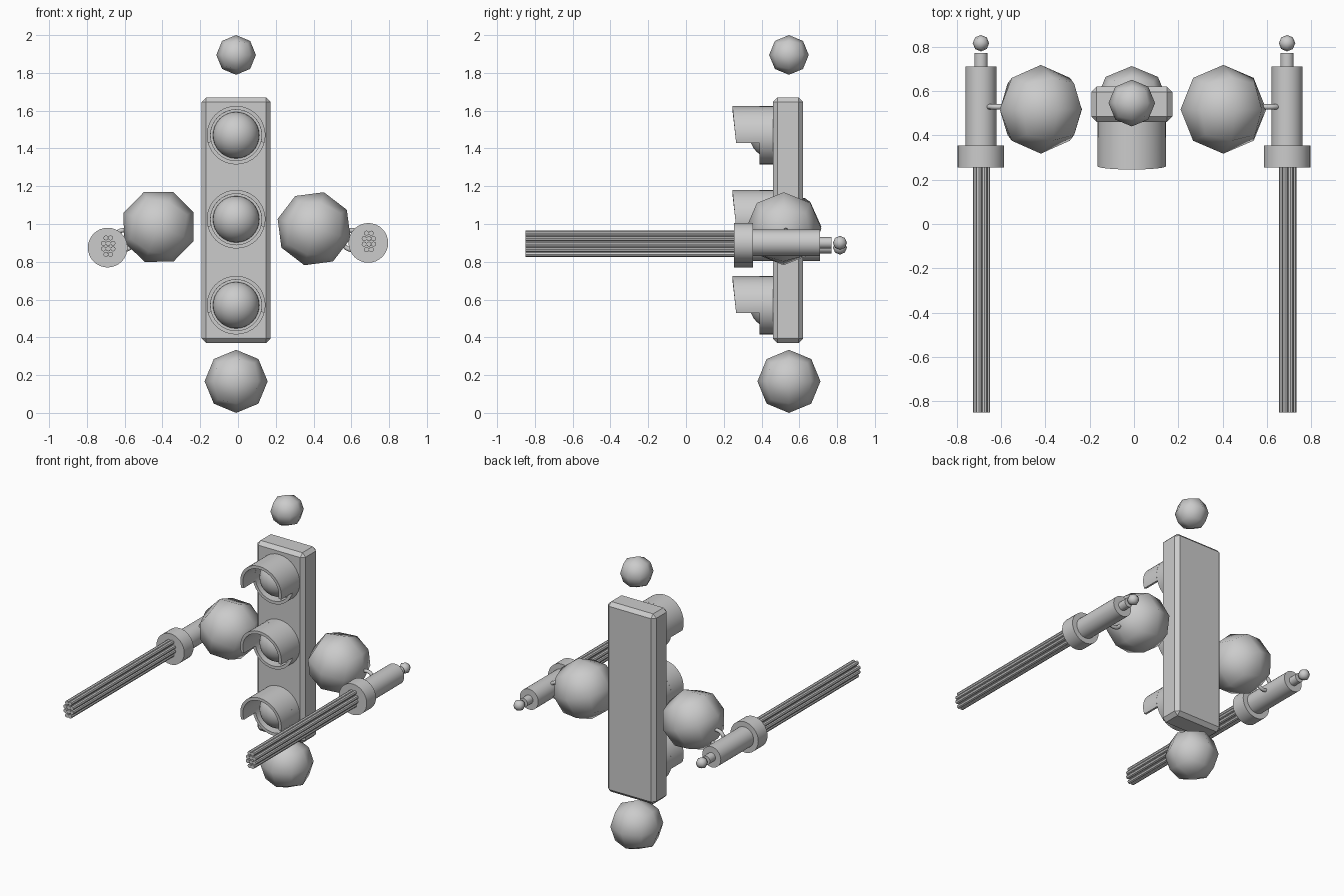
import bpy, bmesh, math
from mathutils import Matrix, Vector

if "Cube" in bpy.data.objects:
    bpy.data.objects.remove(bpy.data.objects["Cube"])

CX = -0.01   # centre line of the signal


def finish(name, bm, smooth=30):
    bmesh.ops.recalc_face_normals(bm, faces=bm.faces[:])
    me = bpy.data.meshes.new(name)
    bm.to_mesh(me)
    bm.free()
    ob = bpy.data.objects.new(name, me)
    bpy.context.collection.objects.link(ob)
    if smooth:
        bpy.ops.object.select_all(action='DESELECT')
        ob.select_set(True)
        bpy.context.view_layer.objects.active = ob
        bpy.ops.object.shade_smooth_by_angle(angle=math.radians(smooth))
    return ob


def quad_ball(name, loc, r, turn=0):
    """Cube subdivided once and pushed out to a sphere."""
    bm = bmesh.new()
    bmesh.ops.create_cube(bm, size=2)
    bmesh.ops.subdivide_edges(bm, edges=bm.edges[:], cuts=1, use_grid_fill=True)
    rot = Matrix.Rotation(math.radians(turn), 3, 'Y')
    for v in bm.verts:
        v.co = rot @ (v.co.normalized() * r) + Vector(loc)
    return finish(name, bm, 60)


def rod(bm, x, z, y0, y1, r, seg):
    """Closed cylinder running along y."""
    m = Matrix.Translation((x, (y0 + y1) / 2, z)) @ Matrix.Rotation(math.pi / 2, 4, 'X')
    bmesh.ops.create_cone(bm, cap_ends=True, segments=seg, radius1=r, radius2=r,
                          depth=y1 - y0, matrix=m)


def tube(bm, z, a0, a1, front, back, ro=0.155, ri=0.135, n=32):
    """Tube (or part of one) along y whose front edge follows front(height)."""
    full = a1 - a0 >= 360
    rings = []
    for i in range(n if full else n + 1):
        a = math.radians(a0 + (a1 - a0) * i / n)
        c, s = math.cos(a), math.sin(a)
        f = front(s * ro)
        rings.append([bm.verts.new((CX + r * c, y, z + r * s))
                      for r, y in ((ro, f), (ro, back), (ri, back), (ri, f))])
    for i in range(n):
        p, q = rings[i], rings[(i + 1) % len(rings)]
        for k in range(4):
            bm.faces.new((p[k], p[(k + 1) % 4], q[(k + 1) % 4], q[k]))
    if not full:
        bm.faces.new(rings[0])
        bm.faces.new(rings[-1])


# signal housing with chamfered edges
bm = bmesh.new()
bmesh.ops.create_cube(bm, size=1)
for v in bm.verts:
    v.co = Vector((CX + v.co.x * 0.365, 0.54 + v.co.y * 0.16, 1.02 + v.co.z * 1.3))
bmesh.ops.bevel(bm, geom=bm.edges[:], offset=0.024, segments=1, affect='EDGES')
finish("signal_housing", bm, 0)

# three lamps, each a lens, a collar and a slanted visor
for label, z in (("top", 1.47), ("middle", 1.025), ("bottom", 0.57)):
    bm = bmesh.new()
    bmesh.ops.create_uvsphere(bm, u_segments=32, v_segments=16, radius=0.123,
                              matrix=Matrix.Translation((CX, 0.46, z)))
    finish(label + "_lens", bm, 60)
    bm = bmesh.new()
    tube(bm, z, 0, 360, lambda h: 0.39, 0.47)
    tube(bm, z, -15, 195, lambda h: 0.261 - 0.1 * h, 0.39)
    finish(label + "_visor", bm)

# head and foot balls, hand balls
quad_ball("head_ball", (CX, 0.545, 1.895), 0.105)
quad_ball("foot_ball", (CX, 0.545, 0.167), 0.167)
quad_ball("left_hand_ball", (-0.42, 0.517, 0.985), 0.2, 22)
quad_ball("right_hand_ball", (0.403, 0.517, 0.975), 0.2, 15)

# multi-barrel tools held at each side
for side, x, z in (("left", -0.69, 0.875), ("right", 0.69, 0.90)):
    s = 1 if x > 0 else -1
    bm = bmesh.new()
    rod(bm, x, z, 0.255, 0.355, 0.105, 32)
    rod(bm, x, z, 0.35, 0.71, 0.07, 32)
    rod(bm, x, z, 0.70, 0.77, 0.03, 24)
    finish(side + "_tool_body", bm)
    quad_ball(side + "_end_knob", (x, 0.815, z), 0.037)

    # bundle of thin barrels
    bm = bmesh.new()
    for row, count in enumerate((2, 3, 3, 2)):
        for k in range(count):
            dx = (k - (count - 1) / 2) * 0.025
            rod(bm, x + dx + 0.003, z + 0.008 + (1.5 - row) * 0.029,
                -0.85, 0.27, 0.0135, 8)
    finish(side + "_barrels", bm)

    # ring-shaped grip joining tool and hand
    bpy.ops.mesh.primitive_torus_add(location=(s * 0.605, 0.528, 0.915),
                                     rotation=(math.pi / 2, 0, 0),
                                     major_segments=24, minor_segments=8,
                                     major_radius=0.052, minor_radius=0.012)
    bpy.context.object.name = side + "_grip"
    bpy.ops.object.shade_smooth_by_angle(angle=math.radians(50))
